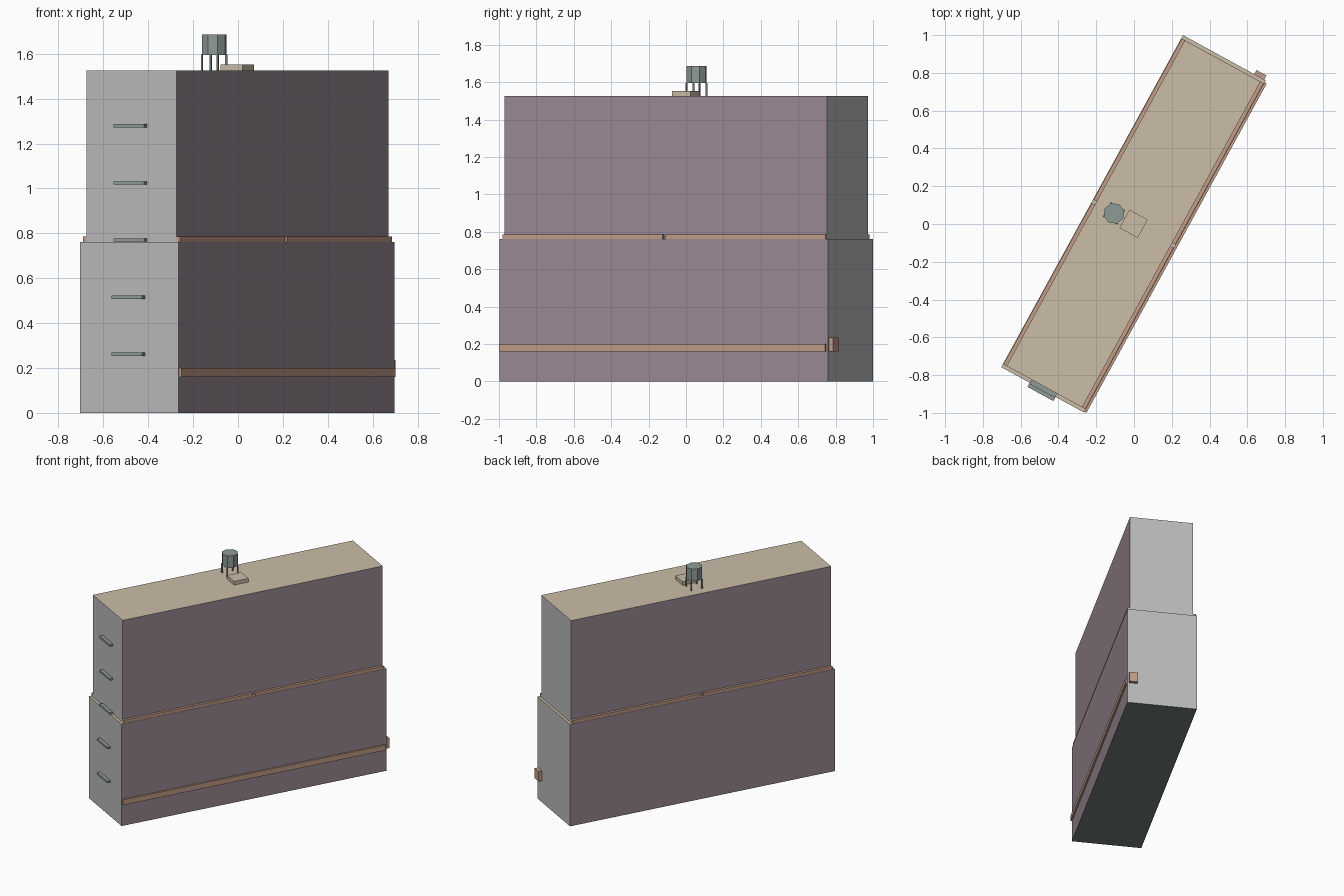
import bpy, bmesh, math
from mathutils import Matrix, Vector

if "Cube" in bpy.data.objects:
    bpy.data.objects.remove(bpy.data.objects["Cube"])

# Building frame: local x runs along the long side, local -y is the street face
FRAME = Matrix.Translation((-0.0025, 0.001, 0)) @ Matrix.Rotation(math.radians(61.3), 4, 'Z')


def material(name, rgb):
    m = bpy.data.materials.new(name)
    m.diffuse_color = (*rgb, 1)
    m.use_nodes = True
    m.node_tree.nodes["Principled BSDF"].inputs["Base Color"].default_value = m.diffuse_color
    return m


MAUVE = material("mauve_wall", (0.33, 0.26, 0.30))
GREY = material("grey_wall", (0.50, 0.50, 0.50))
BEIGE = material("beige_roof", (0.60, 0.51, 0.39))
SLATE = material("slate_base", (0.18, 0.21, 0.22))
PEACH = material("peach_trim", (0.55, 0.34, 0.25))
STEEL = material("green_steel", (0.27, 0.33, 0.31))


def finish(name, bm, mats):
    me = bpy.data.meshes.new(name)
    bm.to_mesh(me)
    bm.free()
    for m in mats:
        me.materials.append(m)
    ob = bpy.data.objects.new(name, me)
    ob.matrix_world = FRAME
    bpy.context.collection.objects.link(ob)
    return ob


def box(name, x, y, z, *mats):
    """Box from (min, max) ranges; four materials = long sides, ends, top, bottom."""
    bm = bmesh.new()
    bmesh.ops.create_cube(bm, size=1)
    size = Vector((x[1] - x[0], y[1] - y[0], z[1] - z[0]))
    mid = Vector((sum(x), sum(y), sum(z))) / 2
    bmesh.ops.transform(bm, matrix=Matrix.Translation(mid) @ Matrix.Diagonal(size).to_4x4(), verts=bm.verts)
    bm.normal_update()
    if len(mats) == 4:
        for f in bm.faces:
            n = f.normal
            f.material_index = 2 if n.z > .5 else 3 if n.z < -.5 else 1 if abs(n.x) > .5 else 0
    return finish(name, bm, mats)


# Two stacked blocks, the upper one set back to leave a ledge
WALLS = (MAUVE, GREY, BEIGE, SLATE)
box("lower_block", (-1.002, 1.002), (-0.25, 0.25), (0, 0.762), *WALLS)
box("upper_block", (-0.983, 0.983), (-0.228, 0.228), (0.762, 1.525), *WALLS)

# Ledge trim: two strips on each long side, with a gap in the middle
for side, s in (("front", -1), ("back", 1)):
    for end, e in (("left", -1), ("right", 1)):
        box(f"ledge_trim_{side}_{end}", sorted((e * 0.01, e * 0.983)),
            sorted((s * 0.228, s * 0.247)), (0.762, 0.785), PEACH)

# Sign band on the street face and small box on the far end
box("front_band", (-0.997, 0.99), (-0.262, -0.25), (0.16, 0.20), PEACH)
box("utility_box", (1.002, 1.027), (-0.24, -0.18), (0.16, 0.235), PEACH)

# Ladder rungs up the near end wall
for k in range(1, 6):
    wall = -1.002 if k < 3 else -0.983
    z = k * 0.2542
    box(f"rung_{k}", (wall - 0.025, wall), (-0.078, 0.078), (z, z + 0.015), STEEL)

# Roof hatch
box("roof_hatch", (-0.055, 0.055), (-0.055, 0.055), (1.525, 1.552), BEIGE)

# Water tank on four legs
tank = FRAME.inverted() @ Vector((-0.106, 0.056, 0))
for i, (sx, sy) in enumerate([(-1, -1), (-1, 1), (1, -1), (1, 1)]):
    cx, cy = tank.x + sx * 0.040, tank.y + sy * 0.040
    box(f"tank_leg_{i + 1}", (cx - 0.004, cx + 0.004), (cy - 0.004, cy + 0.004), (1.525, 1.596), STEEL)
bm = bmesh.new()
bmesh.ops.create_cone(bm, cap_ends=True, segments=8, radius1=0.056, radius2=0.056, depth=0.09,
                      matrix=Matrix.Translation((tank.x, tank.y, 1.64)))
finish("water_tank", bm, [STEEL])
